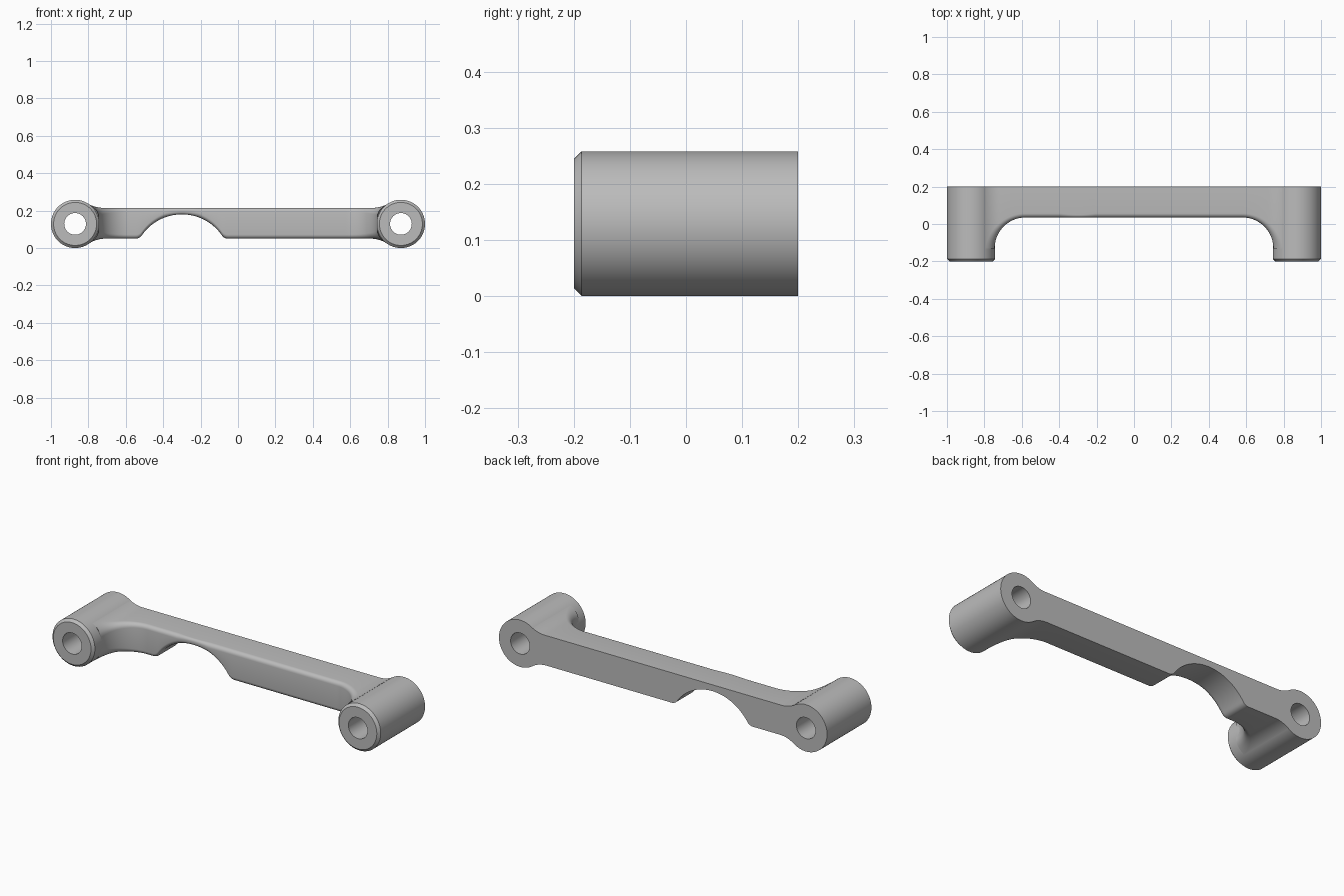
import bpy, bmesh
from math import sin, cos, pi, sqrt, radians

if "Cube" in bpy.data.objects:
    bpy.data.objects.remove(bpy.data.objects["Cube"])

grey = bpy.data.materials.new("grey metal")
grey.use_nodes = True
colour = (0.5, 0.5, 0.5, 1)
grey.diffuse_color = colour
grey.node_tree.nodes["Principled BSDF"].inputs["Base Color"].default_value = colour

BOSS_X, BOSS_Z, BOSS_R, HOLE_R = 0.871, 0.129, 0.129, 0.058
BACK = 0.2


def add_object(name, rings, closed):
    """Skin a row of equal closed loops; cap the ends unless the row itself closes."""
    bm = bmesh.new()
    loops = [[bm.verts.new(p) for p in ring] for ring in rings]
    pairs = list(zip(loops, loops[1:]))
    if closed:
        pairs.append((loops[-1], loops[0]))
    else:
        bm.faces.new(loops[0])
        bm.faces.new(loops[-1])
    n = len(loops[0])
    for a, b in pairs:
        for i in range(n):
            j = (i + 1) % n
            bm.faces.new((a[i], a[j], b[j], b[i]))
    bmesh.ops.recalc_face_normals(bm, faces=bm.faces)
    mesh = bpy.data.meshes.new(name)
    bm.to_mesh(mesh)
    bm.free()
    mesh.materials.append(grey)
    ob = bpy.data.objects.new(name, mesh)
    bpy.context.collection.objects.link(ob)
    bpy.ops.object.select_all(action="DESELECT")
    ob.select_set(True)
    bpy.context.view_layer.objects.active = ob
    bpy.ops.object.shade_smooth_by_angle(angle=radians(30))


# Tubular bosses with a chamfered front rim
def boss(name, x):
    profile = [(HOLE_R, BACK), (BOSS_R, BACK), (BOSS_R, -0.186),
               (BOSS_R - 0.014, -BACK), (HOLE_R, -BACK)]
    steps = 96
    rings = []
    for i in range(steps):
        a = 2 * pi * i / steps
        rings.append([(x + r * cos(a), y, BOSS_Z + r * sin(a)) for r, y in profile])
    add_object(name, rings, True)


boss("left_boss", BOSS_X)
boss("right_boss", -BOSS_X)


# Bar edge distance from the boss axis, flaring tangentially into the boss
def flare(x, half, r=0.15):
    x = abs(x)
    dx = sqrt((BOSS_R + r) ** 2 - (half + r) ** 2)
    start = BOSS_X - dx
    touch = BOSS_X - dx * BOSS_R / (BOSS_R + r)
    if x < start:
        return half
    if x < touch:
        return half + r - sqrt(r * r - (x - start) ** 2)
    return sqrt(BOSS_R ** 2 - (x - BOSS_X) ** 2) - 0.001


def top_z(x):
    return BOSS_Z + flare(x, 0.086)


# Underside with an off-centre arch whose lower corners are rounded
def bottom_z(x, r=0.26, corner=0.04):
    base = BOSS_Z - 0.079
    d = abs(x + 0.3)
    centre_z = -0.08
    corner_d = sqrt((r + corner) ** 2 - (base + corner - centre_z) ** 2)
    if d < corner_d * r / (r + corner):
        return centre_z + sqrt(r * r - d * d)
    if d < corner_d:
        return base + corner - sqrt(corner ** 2 - (corner_d - d) ** 2)
    return BOSS_Z - flare(x, 0.079)


# Front edge in plan: straight middle, quarter-circle sweeps to the bosses
SWEEP_X, SWEEP_Y, SWEEP_R = 0.58, -0.13, 0.165
right_sweep = []
for i in range(1, 29):
    t = i / 28
    a = pi / 2 * (1 - t)
    right_sweep.append((SWEEP_X + SWEEP_R * cos(a), SWEEP_Y + SWEEP_R * sin(a),
                        cos(a), sin(a), 0.022 + 0.028 * t * t))
straight_steps = 232
straight = [(SWEEP_X * (2 * i / straight_steps - 1), SWEEP_Y + SWEEP_R, 0, 1, 0.022)
            for i in range(straight_steps + 1)]
left_sweep = [(-x, y, -nx, ny, f) for x, y, nx, ny, f in reversed(right_sweep)]

rings = []
for x, y, nx, ny, fillet in left_sweep + straight + right_sweep:
    f = min(fillet, 0.42 * (top_z(x) - bottom_z(x)))
    lower, upper = [], []
    for k in range(7):
        a = pi / 2 * k / 6
        inset, rise = f * (1 - sin(a)), f * (1 - cos(a))
        px, py = x + nx * inset, y + ny * inset
        lower.append((px, py, bottom_z(px) + rise))
        upper.append((px, py, top_z(px) - rise))
    bx = x + nx * f
    back = [(bx, BACK, top_z(bx)), (bx, BACK, bottom_z(bx))]
    rings.append(lower + upper[::-1] + back)
add_object("arched_bar", rings, False)
